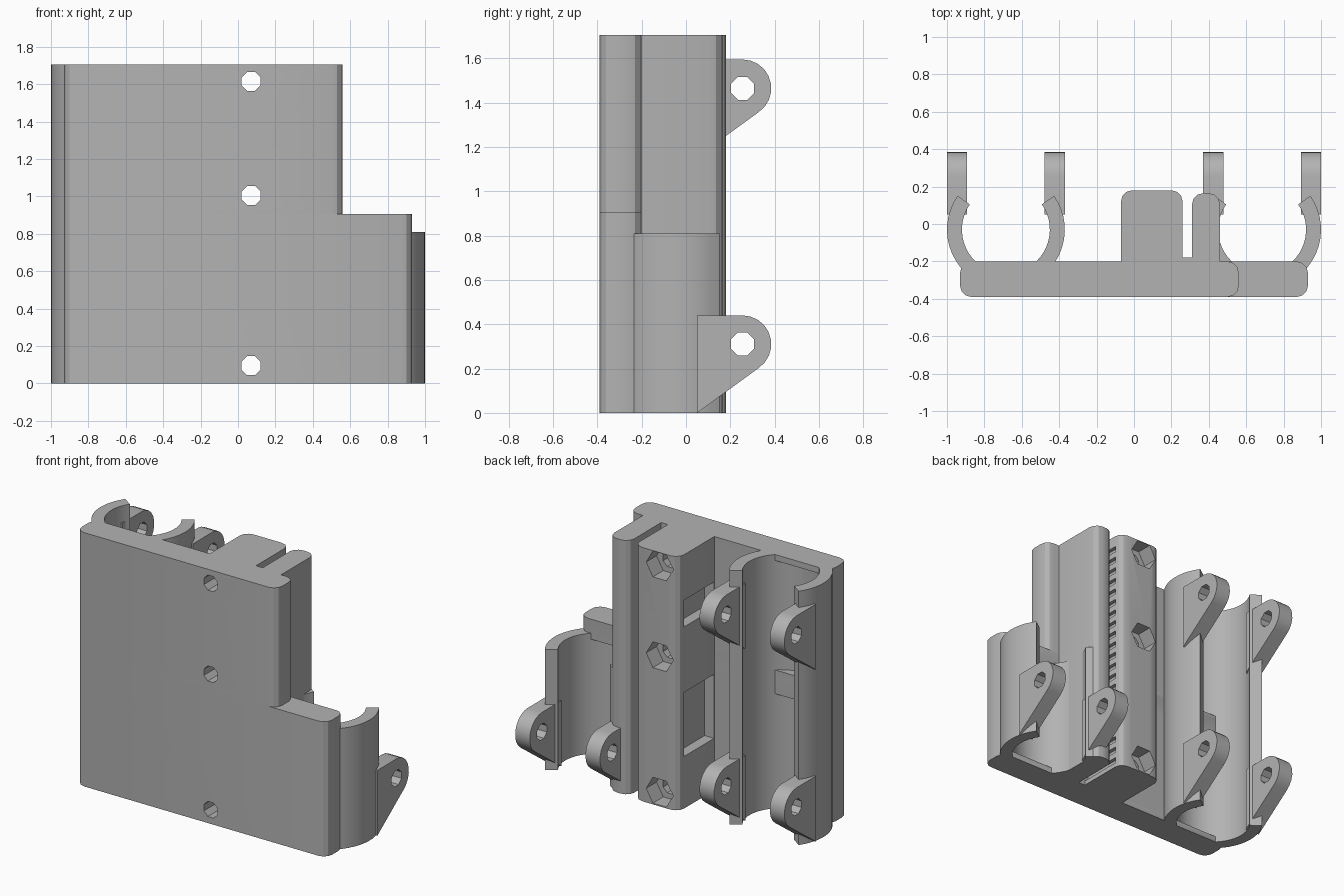
import bpy, bmesh
from math import sin, cos, pi, radians

old = bpy.data.objects.get("Cube")
if old:
    bpy.data.objects.remove(old)

HEIGHT, SHORT, STEP = 1.705, 0.81, 0.905
BEARING_X, BEARING_Y, OUTER, INNER = 0.685, -0.03, 0.315, 0.235
BOLT_X, BOLTS = 0.07, (0.095, 1.005, 1.615)

grey = bpy.data.materials.new("plain grey plastic")
grey.use_nodes = True
grey.diffuse_color = (0.45, 0.45, 0.45, 1)
grey.node_tree.nodes["Principled BSDF"].inputs["Base Color"].default_value = (0.45, 0.45, 0.45, 1)


def arc(cx, cy, r, start, end, n):
    """Points on an arc, in degrees, both ends included."""
    return [(cx + r * cos(radians(start + (end - start) * i / n)),
             cy + r * sin(radians(start + (end - start) * i / n))) for i in range(n + 1)]


def ngon(cx, cy, r, n, turn=0):
    return arc(cx, cy, r, turn, turn + 360, n)[:-1]


def rounded(x0, x1, y0, y1, radii):
    """Rectangle with corner radii: lower left, lower right, upper right, upper left."""
    a, b, c, d = radii
    pts = []
    for x, y, r, start in ((x0 + a, y0 + a, a, 180), (x1 - b, y0 + b, b, 270),
                           (x1 - c, y1 - c, c, 0), (x0 + d, y1 - d, d, 90)):
        pts += arc(x, y, r, start, start + 90, 3) if r else [(x, y)]
    return pts


def place(axis, p, h):
    return {"x": (h, p[0], p[1]), "y": (p[0], h, p[1]), "z": (p[0], p[1], h)}[axis]


def prisms(name, items):
    """One object from (profile, low, high, axis) prisms."""
    bm = bmesh.new()
    for pts, low, high, axis in items:
        ring_a = [bm.verts.new(place(axis, p, low)) for p in pts]
        ring_b = [bm.verts.new(place(axis, p, high)) for p in pts]
        bm.faces.new(ring_a)
        bm.faces.new(ring_b)
        for i in range(len(pts)):
            j = (i + 1) % len(pts)
            bm.faces.new((ring_a[i], ring_a[j], ring_b[j], ring_b[i]))
    bmesh.ops.recalc_face_normals(bm, faces=bm.faces)
    mesh = bpy.data.meshes.new(name)
    bm.to_mesh(mesh)
    bm.free()
    mesh.materials.append(grey)
    ob = bpy.data.objects.new(name, mesh)
    bpy.context.collection.objects.link(ob)
    return ob


def activate(ob):
    bpy.ops.object.select_all(action="DESELECT")
    ob.select_set(True)
    bpy.context.view_layer.objects.active = ob


def cut(ob, items):
    """Subtract prisms from an object, one by one."""
    for item in items:
        cutter = prisms("cutter", [item])
        cutter.hide_render = True
        activate(ob)
        mod = ob.modifiers.new("cut", "BOOLEAN")
        mod.operation, mod.solver, mod.object = "DIFFERENCE", "EXACT", cutter
        bpy.ops.object.modifier_apply(modifier=mod.name)
        bpy.data.objects.remove(cutter)


def smooth(ob):
    activate(ob)
    bpy.ops.object.shade_smooth_by_angle(angle=radians(25))


bolt_holes = [(ngon(BOLT_X, z, 0.055, 8, 22.5), -0.6, 0.6, "y") for z in BOLTS]


def bore(x, low, high):
    return (ngon(x, BEARING_Y, INNER, 48), low, high, "z")


# Back plate: stepped, with bearing pockets that leave retaining lips
lower_plate = prisms("lower_plate", [(rounded(-0.93, 0.93, -0.39, -0.2, (0.06, 0.06, 0.06, 0.06)), 0, STEP, "z")])
cut(lower_plate, [bore(-BEARING_X, 0.04, 0.77), bore(BEARING_X, 0.04, 0.77)] + bolt_holes[:1])
upper_plate = prisms("upper_plate", [(rounded(-0.93, 0.56, -0.39, -0.2, (0.06, 0.06, 0.06, 0.06)), STEP, HEIGHT, "z")])
cut(upper_plate, [bore(-BEARING_X, 0.93, HEIGHT - 0.04)] + bolt_holes[1:])

# Belt block with bolt holes, nut traps, side pockets and belt teeth
block = prisms("belt_block", [(rounded(-0.07, 0.26, -0.2, 0.18, (0, 0, 0.06, 0.06)), 0, HEIGHT, "z")])
nuts = [(ngon(BOLT_X, z, 0.1, 6), 0.07, 0.3, "y") for z in BOLTS]
pockets = [([(-0.2, -0.198), (0.0, -0.198), (0.0, 0.12), (-0.2, 0.12)], a, b, "z")
           for a, b in ((0.35, 0.78), (1.22, 1.4))]
cut(block, bolt_holes + nuts + pockets)
pitch = 0.078
grooves = []
for i in range(int(HEIGHT / pitch)):
    z = 0.03 + i * pitch
    grooves.append(([(-0.18, z), (0.125, z), (0.125, z + pitch / 2), (-0.18, z + pitch / 2)], 0.235, 0.3, "x"))
cut(block, grooves)

# Clamp wall on the other side of the belt slot
wall = prisms("belt_wall", [(rounded(0.31, 0.46, -0.2, 0.165, (0, 0, 0.06, 0.06)), 0, HEIGHT, "z")])
slot_floor = prisms("belt_slot_floor", [(rounded(0.25, 0.32, -0.22, -0.18, (0, 0, 0, 0)), 0, HEIGHT, "z")])
foot = prisms("wall_foot", [([(0.45, -0.21), (0.52, -0.21), (0.49, -0.18), (0.46, -0.11), (0.45, -0.11)], 0, SHORT, "z")])

# Open bearing clamps
clamps = []
for name, x, top in (("tall_clamp", -BEARING_X, HEIGHT), ("short_clamp", BEARING_X, SHORT)):
    profile = arc(x, BEARING_Y, OUTER, 145, 395, 34) + arc(x, BEARING_Y, INNER, 395, 145, 34)
    clamps.append(prisms(name, [(profile, 0, top, "z")]))


# Screw lugs with a slanted underside
def lug(name, x, z):
    outline = [(0.05, z + 0.13)] + arc(0.255, z, 0.13, 90, -55, 9) + [(0.05, z - 0.31)]
    ob = prisms(name, [(outline, x - 0.054, x + 0.054, "x")])
    cut(ob, [(ngon(0.255, z, 0.056, 8, 22.5), x - 0.1, x + 0.1, "x")])
    return ob


lugs = []
for side, centre, levels in (("right", -BEARING_X, (0.31, 1.465)), ("left", BEARING_X, (0.31,))):
    for z in levels:
        for offset in (-0.261, 0.261):
            lugs.append(lug(side + "_lug", centre + offset, z))

for ob in [lower_plate, upper_plate, block, wall, foot] + clamps + lugs:
    smooth(ob)
